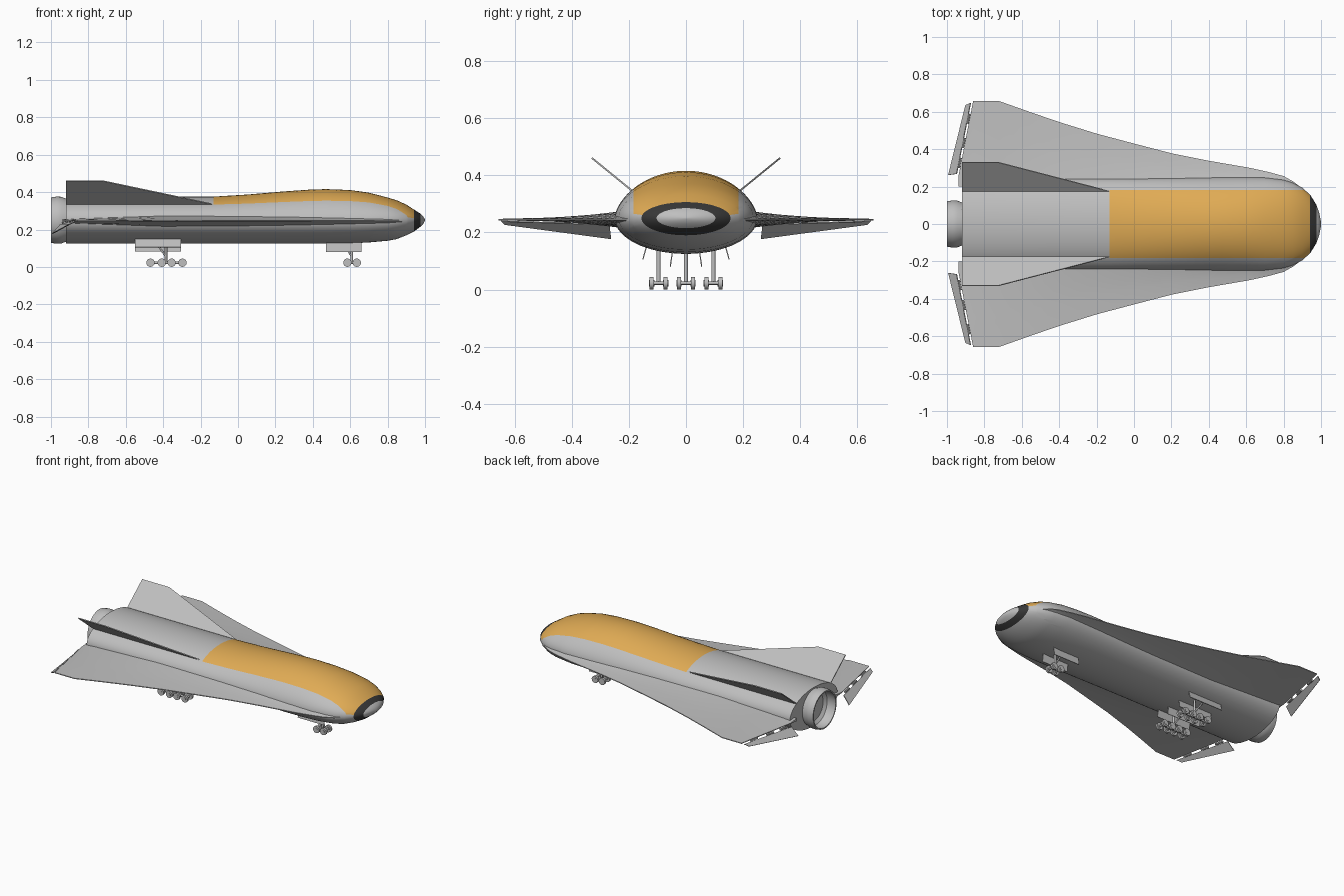
import bpy, bmesh, math
from mathutils import Vector, Matrix

if "Cube" in bpy.data.objects:
    bpy.data.objects.remove(bpy.data.objects["Cube"])


def material(name, r, g, b):
    m = bpy.data.materials.new(name)
    m.diffuse_color = (r, g, b, 1)
    m.use_nodes = True
    m.node_tree.nodes["Principled BSDF"].inputs["Base Color"].default_value = m.diffuse_color
    return m


GREY = material("light grey hull", 0.52, 0.52, 0.52)
GOLD = material("golden canopy", 0.75, 0.41, 0.09)
DARK = material("dark nose ring", 0.04, 0.04, 0.04)


def finish(name, bm, mats=(GREY,), mirror=False, angle=35):
    bmesh.ops.recalc_face_normals(bm, faces=bm.faces)
    me = bpy.data.meshes.new(name)
    bm.to_mesh(me)
    bm.free()
    for m in mats:
        me.materials.append(m)
    ob = bpy.data.objects.new(name, me)
    bpy.context.collection.objects.link(ob)
    bpy.ops.object.select_all(action='DESELECT')
    ob.select_set(True)
    bpy.context.view_layer.objects.active = ob
    bpy.ops.object.shade_smooth_by_angle(angle=math.radians(angle))
    if mirror:
        mod = ob.modifiers.new("mirror", 'MIRROR')
        mod.use_axis = (False, True, False)
        mod.use_mirror_merge = False
    return ob


def loft(bm, rings, cap=True):
    """Skin closed rings of equal length."""
    vs = [[bm.verts.new(p) for p in r] for r in rings]
    n = len(vs[0])
    for a, b in zip(vs, vs[1:]):
        for i in range(n):
            bm.faces.new((a[i], a[(i + 1) % n], b[(i + 1) % n], b[i]))
    if cap:
        bm.faces.new(vs[0])
        bm.faces.new(vs[-1])


def plate(bm, pts, thick):
    """Flat plate through planar points, thickened both ways."""
    p = [Vector(q) for q in pts]
    n = (p[1] - p[0]).cross(p[2] - p[0]).normalized() * thick / 2
    loft(bm, [[q - n for q in p], [q + n for q in p]])


def rod(bm, a, b, r, sides=12):
    a, b = Vector(a), Vector(b)
    mat = Matrix.Translation((a + b) / 2) @ (b - a).to_track_quat('Z', 'Y').to_matrix().to_4x4()
    bmesh.ops.create_cone(bm, cap_ends=True, segments=sides, radius1=r, radius2=r,
                          depth=(b - a).length, matrix=mat)


# fuselage: x, half width, top z, bottom z
ZM = 0.25
stations = [(-.92, .245, .375, .125), (-.13, .245, .376, .125), (.05, .245, .387, .125),
            (.25, .247, .404, .125), (.38, .249, .413, .125), (.47, .25, .416, .125),
            (.6, .25, .411, .126), (.7, .248, .397, .131), (.8, .236, .371, .14),
            (.85, .22, .356, .149), (.9, .194, .333, .169), (.942, .156, .306, .19),
            (.975, .103, .285, .215), (.99, .06, .271, .23), (1.0, .01, .253, .247)]
rings = []
for x, w, zt, zb in stations:
    e = 1 + max(0, zt - .375) * 5
    ring = []
    for i in range(64):
        a = 2 * math.pi * i / 64
        s = math.sin(a)
        z = ZM + (zt - ZM) * s ** e if s >= 0 else ZM + (ZM - zb) * s
        ring.append((x, w * math.cos(a), z))
    rings.append(ring)
bm = bmesh.new()
loft(bm, rings)
for y in (-.183, .183):
    bmesh.ops.bisect_plane(bm, geom=bm.verts[:] + bm.edges[:] + bm.faces[:],
                           plane_co=(0, y, 0), plane_no=(0, 1, 0))
for f in bm.faces:
    c = f.calc_center_median()
    if .942 < c.x < .975:
        f.material_index = 2
    elif -.13 < c.x < .942 and abs(c.y) < .183 and c.z > ZM + .01:
        f.material_index = 1
finish("fuselage", bm, (GREY, GOLD, DARK))

# wings: leading edge x, y, blended into the body
edge = [(.9, .19), (.85, .228), (.8, .256), (.72, .278), (.62, .3), (.4, .338), (.2, .378),
        (0, .43), (-.2, .483), (-.4, .545), (-.56, .6), (-.72, .657), (-.86, .657), (-.937, .265)]
fr = (0, .1, .22, .4, .65, 1)
rings = []
for x, le in edge:
    root = min(.2, le - .05)
    t = .03 if x > -.4 else .03 - .022 * (-.4 - x) / .537
    half = [(root + (le - root) * f, .0025 + t * (1 - f) ** 1.5) for f in fr]
    zc = .245
    rings.append([(x, y, zc + h) for y, h in half] + [(x, y, zc - h) for y, h in reversed(half)])
bm = bmesh.new()
loft(bm, rings)
finish("wing", bm, mirror=True)

# drooped flaps behind the wings with hinge blocks
bm = bmesh.new()
plate(bm, [(-.948, .268, .228), (-.992, .262, .178), (-.9, .635, .228), (-.873, .648, .24)], .005)
finish("flap", bm, mirror=True)
bm = bmesh.new()
for f in (.08, .36, .7):
    p = Vector((-.942, .27, .235)).lerp(Vector((-.868, .65, .241)), f)
    q = Vector((-.942, .27, .235)).lerp(Vector((-.868, .65, .241)), f + .14)
    rod(bm, p, q, .007, 8)
finish("flap_hinge", bm, mirror=True)

# canted tail fins
bm = bmesh.new()
plate(bm, [(-.92, .168, .329), (-.1, .168, .329), (-.725, .33, .461), (-.92, .33, .461)], .006)
finish("tail_fin", bm, mirror=True)

# hollow engine nozzle
bm = bmesh.new()
prof = [(-.9, .112), (-.925, .117), (-.945, .125), (-.97, .126), (-1, .121),
        (-1, .113), (-.97, .116), (-.94, .11), (-.925, .09)]
loft(bm, [[(x, r * math.cos(k * math.pi / 24), ZM + r * math.sin(k * math.pi / 24))
           for k in range(48)] for x, r in prof])
finish("engine_nozzle", bm)


# landing gear bogies
def gear(name, y, axles, strut_x, brace, mirror):
    bm = bmesh.new()
    z = .0225
    for x in axles:
        rod(bm, (x, y - .025, z), (x, y + .025, z), .006)
        for s in (-1, 1):
            rod(bm, (x, y + s * .018, z), (x, y + s * .032, z), .0222, 20)
            rod(bm, (x, y + s * .015, z), (x, y + s * .034, z), .011, 12)
    rod(bm, (axles[0], y, z), (axles[-1], y, z), .007)
    rod(bm, (strut_x, y, z), (strut_x, y, .15), .007)
    rod(bm, (strut_x, y, .055), (strut_x + brace, y, .14), .005)
    finish(name, bm, mirror=mirror)


gear("nose_gear", 0, (.585, .635), .608, -.05, False)
gear("main_gear", .096, (-.468, -.408, -.355, -.297), -.385, -.06, True)


# gear doors hanging from the belly
def door(name, x0, x1, top, bottom):
    bm = bmesh.new()
    plate(bm, [(x0, *top), (x1, *top), (x1, *bottom), (x0, *bottom)], .004)
    finish(name, bm, mirror=True)


door("nose_gear_door", .47, .66, (.047, .135), (.055, .08))
door("main_gear_inner_door", -.55, -.305, (.047, .135), (.055, .082))
door("main_gear_outer_door", -.55, -.305, (.137, .156), (.151, .105))
